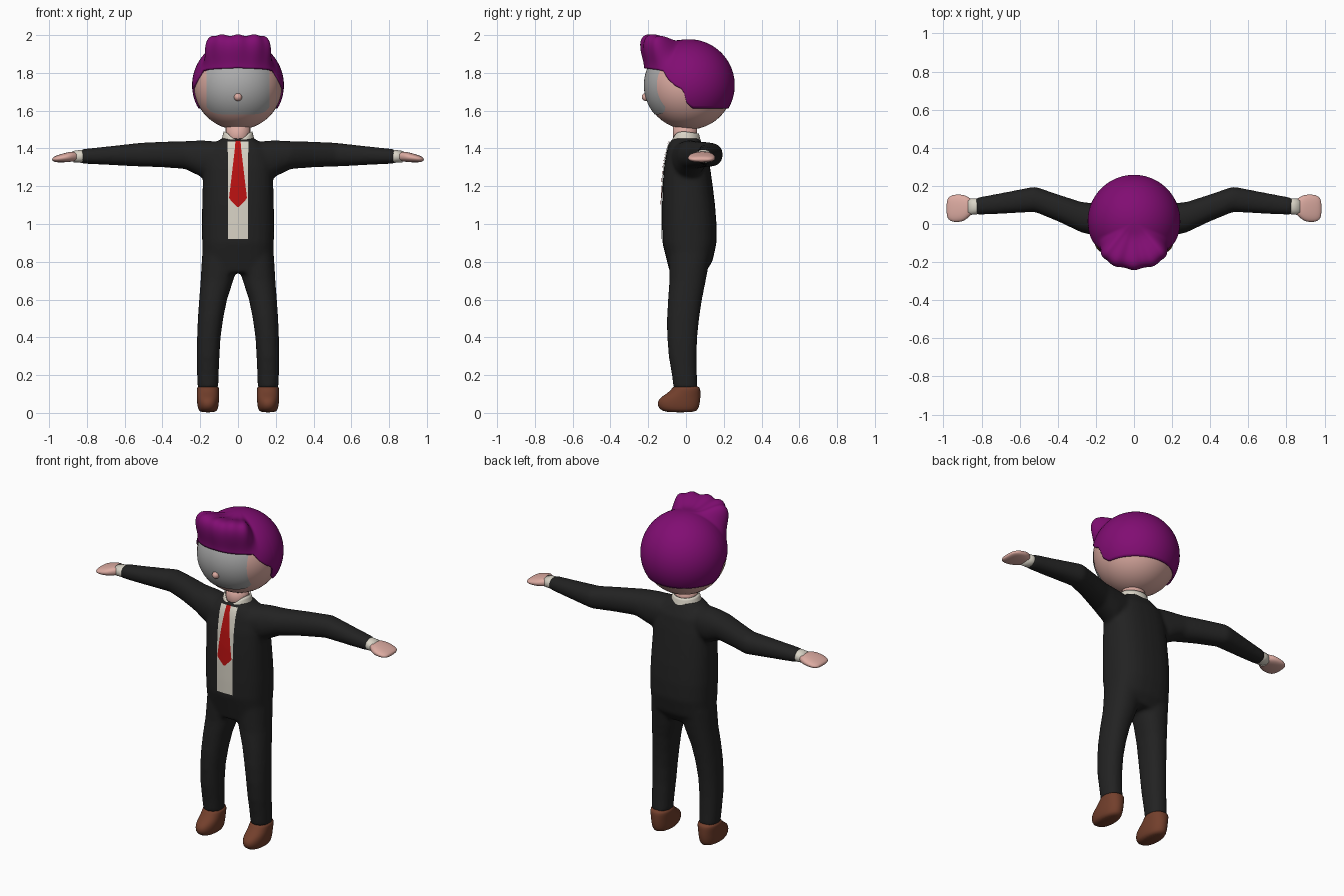
import bpy, bmesh, math

if "Cube" in bpy.data.objects:
    bpy.data.objects.remove(bpy.data.objects["Cube"])

def material(name, rgb):
    m = bpy.data.materials.new(name)
    m.diffuse_color = (*rgb, 1)
    m.use_nodes = True
    m.node_tree.nodes["Principled BSDF"].inputs["Base Color"].default_value = m.diffuse_color
    return m

SUIT = material("suit black", (0.016, 0.016, 0.016))
HAIR = material("hair purple", (0.22, 0.004, 0.17))
SKIN = material("skin pink", (0.72, 0.41, 0.36))
SHIRT = material("shirt cream", (0.70, 0.66, 0.57))
TIE = material("tie red", (0.50, 0.006, 0.006))
SHOE = material("shoe brown", (0.17, 0.05, 0.025))
FACE = material("face grey", (0.42, 0.42, 0.42))

def finish(name, bm, mat, subsurf=0):
    bmesh.ops.recalc_face_normals(bm, faces=bm.faces)
    me = bpy.data.meshes.new(name)
    bm.to_mesh(me)
    bm.free()
    me.materials.append(mat)
    for p in me.polygons:
        p.use_smooth = True
    ob = bpy.data.objects.new(name, me)
    bpy.context.collection.objects.link(ob)
    if subsurf:
        s = ob.modifiers.new("round", 'SUBSURF')
        s.levels = s.render_levels = subsurf
    return ob

def loft(bm, rings, axis='z', n=24, power=2.2):
    """Closed tube through rings (centre x, y, z, half size a, half size b)."""
    loops = []
    for cx, cy, cz, a, b in rings:
        loop = []
        for i in range(n):
            t = 2 * math.pi * i / n
            u = a * math.copysign(abs(math.cos(t)) ** (2 / power), math.cos(t))
            v = b * math.copysign(abs(math.sin(t)) ** (2 / power), math.sin(t))
            co = (cx + u, cy + v, cz) if axis == 'z' else (cx, cy + u, cz + v)
            loop.append(bm.verts.new(co))
        loops.append(loop)
    for p, q in zip(loops, loops[1:]):
        for i in range(n):
            j = (i + 1) % n
            bm.faces.new((p[i], p[j], q[j], q[i]))
    bm.faces.new(loops[0][::-1])
    bm.faces.new(loops[-1])

def grid(bm, nu, nv, fn, wrap=False):
    """Sheet of points fn(u, v) with u, v in 0..1; wrap joins the u ends."""
    rows = [[bm.verts.new(fn(i / nu, j / nv)) for i in range(nu + (not wrap))]
            for j in range(nv + 1)]
    for p, q in zip(rows, rows[1:]):
        for i in range(nu):
            k = (i + 1) % len(p)
            bm.faces.new((p[i], p[k], q[k], q[i]))

def interp(table, x):
    for (x0, y0), (x1, y1) in zip(table, table[1:]):
        if x <= x1:
            return y0 + (y1 - y0) * (x - x0) / (x1 - x0)
    return table[-1][1]

# Suit: torso, arms and legs fused into one smooth body
bm = bmesh.new()
torso = [(.74, .165, -.085, .10), (.80, .188, -.10, .14), (.90, .190, -.125, .162),
         (1.0, .192, -.127, .162), (1.1, .190, -.127, .154), (1.2, .187, -.124, .142),
         (1.3, .185, -.117, .128), (1.38, .17, -.103, .112), (1.42, .13, -.092, .09),
         (1.455, .085, -.072, .07)]
loft(bm, [(0, (f + b) / 2, z, w, (b - f) / 2) for z, w, f, b in torso], power=2.5)
arm = [(.08, 0, 1.35, .09, .085), (.19, .02, 1.345, .086, .098), (.28, .037, 1.365, .08, .074),
       (.40, .085, 1.368, .071, .068), (.52, .13, 1.367, .067, .063),
       (.68, .11, 1.362, .056, .05), (.835, .092, 1.358, .045, .038)]
leg = [(.84, .005, .19, -.09, .13), (.78, .005, .194, -.09, .12), (.70, .025, .198, -.088, .105),
       (.60, .058, .206, -.096, .085), (.50, .078, .213, -.101, .07), (.40, .092, .217, -.10, .06),
       (.30, .098, .219, -.092, .056), (.20, .102, .217, -.075, .058), (.13, .104, .214, -.066, .062)]
for s in (-1, 1):
    loft(bm, [(s * x, y, z, a, b) for x, y, z, a, b in arm], 'x')
    loft(bm, [(s * (l + r) / 2, (f + b) / 2, z, (r - l) / 2, (b - f) / 2) for z, l, r, f, b in leg])
suit = finish("suit", bm, SUIT)
rm = suit.modifiers.new("fuse", 'REMESH')
rm.mode = 'VOXEL'
rm.voxel_size = 0.011
rm.use_smooth_shade = True
sm = suit.modifiers.new("soften", 'SMOOTH')
sm.factor = 0.5
sm.iterations = 9

# Shirt front and tie: thin plates laid on the chest
def chest_plate(name, outline, mat, gap):
    bm = bmesh.new()
    z0, z1 = outline[0][0], outline[-1][0]
    def point(u, v):
        z = z0 + (z1 - z0) * v
        return ((2 * u - 1) * interp(outline, z), -0.5, z)
    grid(bm, 8, 50, point)
    ob = finish(name, bm, mat)
    w = ob.modifiers.new("lay", 'SHRINKWRAP')
    w.target = suit
    w.wrap_method = 'PROJECT'
    w.use_project_y = True
    w.use_project_x = w.use_project_z = False
    w.use_positive_direction = True
    w.use_negative_direction = False
    w.wrap_mode = 'ABOVE_SURFACE'
    w.offset = gap

chest_plate("shirt_front", [(.92, .052), (1.435, .054)], SHIRT, .004)
chest_plate("tie", [(1.09, .004), (1.135, .047), (1.40, .016), (1.438, .013)], TIE, .008)

# Collar with an open front
bm = bmesh.new()
def collar_point(u, v):
    t = 2 * math.pi * u
    front = max(0, math.cos(t)) ** 4
    z = 1.425 + v * (.064 - .045 * front - .01 * max(0, -math.cos(t)))
    r = .092 - .016 * v
    return (r * math.sin(t), -.003 - r * .93 * math.cos(t), z)
grid(bm, 40, 4, collar_point, wrap=True)
collar = finish("collar", bm, SHIRT)
sol = collar.modifiers.new("thickness", 'SOLIDIFY')
sol.thickness = 0.008

# Neck
bm = bmesh.new()
loft(bm, [(0, -.005, z, .065, .064) for z in (1.42, 1.47, 1.53)], power=2)
finish("neck", bm, SKIN)

# Hands, cuffs and shoes
hand = [(.84, .09, 1.357, .03, .022), (.87, .088, 1.358, .056, .027), (.90, .083, 1.354, .074, .027),
        (.95, .082, 1.346, .074, .021), (.975, .082, 1.343, .06, .014), (.984, .082, 1.342, .035, .006)]
cuff = [(.815, .093, 1.358, .040, .033), (.83, .092, 1.358, .042, .034), (.872, .09, 1.357, .043, .030)]
shoe = [(.002, -.11, .05, .042), (.02, -.143, .066, .053), (.05, -.155, .074, .058),
        (.078, -.142, .077, .059), (.10, -.105, .077, .059), (.125, -.076, .077, .059),
        (.146, -.068, .070, .058)]
for s, side in ((-1, "right"), (1, "left")):
    bm = bmesh.new()
    loft(bm, [(s * x, y, z, a, b) for x, y, z, a, b in hand], 'x', 16, 2.4)
    finish(side + "_hand", bm, SKIN, 2)
    bm = bmesh.new()
    loft(bm, [(s * x, y, z, a, b) for x, y, z, a, b in cuff], 'x')
    finish(side + "_cuff", bm, SHIRT)
    bm = bmesh.new()
    loft(bm, [(s * .159, (f + b) / 2, z, w, (b - f) / 2) for z, f, b, w in shoe])
    finish(side + "_shoe", bm, SHOE, 1)

# Head and nose
CY, CZ = .015, 1.735
def ball(name, centre, r, mat):
    bm = bmesh.new()
    bmesh.ops.create_uvsphere(bm, u_segments=40, v_segments=24, radius=r)
    bmesh.ops.translate(bm, verts=bm.verts, vec=centre)
    finish(name, bm, mat)
ball("head", (0, CY, CZ), .235, SKIN)
ball("nose", (0, -.213, 1.672), .021, SKIN)

# Grey face panel curved over the front of the head
bm = bmesh.new()
def face_point(u, v):
    a = 2 * u - 1
    x = .167 * a
    low = 1.58 + .04 * abs(a) ** 6
    z = low + (1.835 - low) * v
    return (x, CY - math.sqrt(.238 ** 2 - x * x - (z - CZ) ** 2), z)
grid(bm, 28, 20, face_point)
finish("face_panel", bm, FACE)

# Hair: cap with a stepped hairline and a swept-up quiff
HAIRLINE = [(0, 1.822), (40, 1.816), (55, 1.81), (62, 1.77), (73, 1.73),
            (83, 1.71), (87, 1.64), (95, 1.612), (180, 1.61)]
bm = bmesh.new()
def hair_point(u, v):
    phi = (u * 360 + 180) % 360 - 180
    end = math.degrees(math.acos((interp(HAIRLINE, abs(phi)) - CZ) / .243))
    theta = .5 + (end - .5) * v
    k = min(1, max(0, (64 - abs(phi)) / 26))
    k = k * k * (3 - 2 * k) * (1 + .06 * math.cos(math.radians(15 * phi)))
    spread = 10.5 if theta < 43 else 12
    r = .243 + .104 * k * math.exp(-((theta - 43) / spread) ** 2 / 2)
    t, p = math.radians(theta), math.radians(phi)
    return (r * math.sin(t) * math.sin(p), CY - r * math.sin(t) * math.cos(p), CZ + r * math.cos(t))
grid(bm, 120, 32, hair_point, wrap=True)
bmesh.ops.holes_fill(bm, edges=[e for e in bm.edges if e.is_boundary and e.verts[0].co.z > 1.9], sides=0)
hair = finish("hair", bm, HAIR)
sol = hair.modifiers.new("thickness", 'SOLIDIFY')
sol.thickness = 0.012
